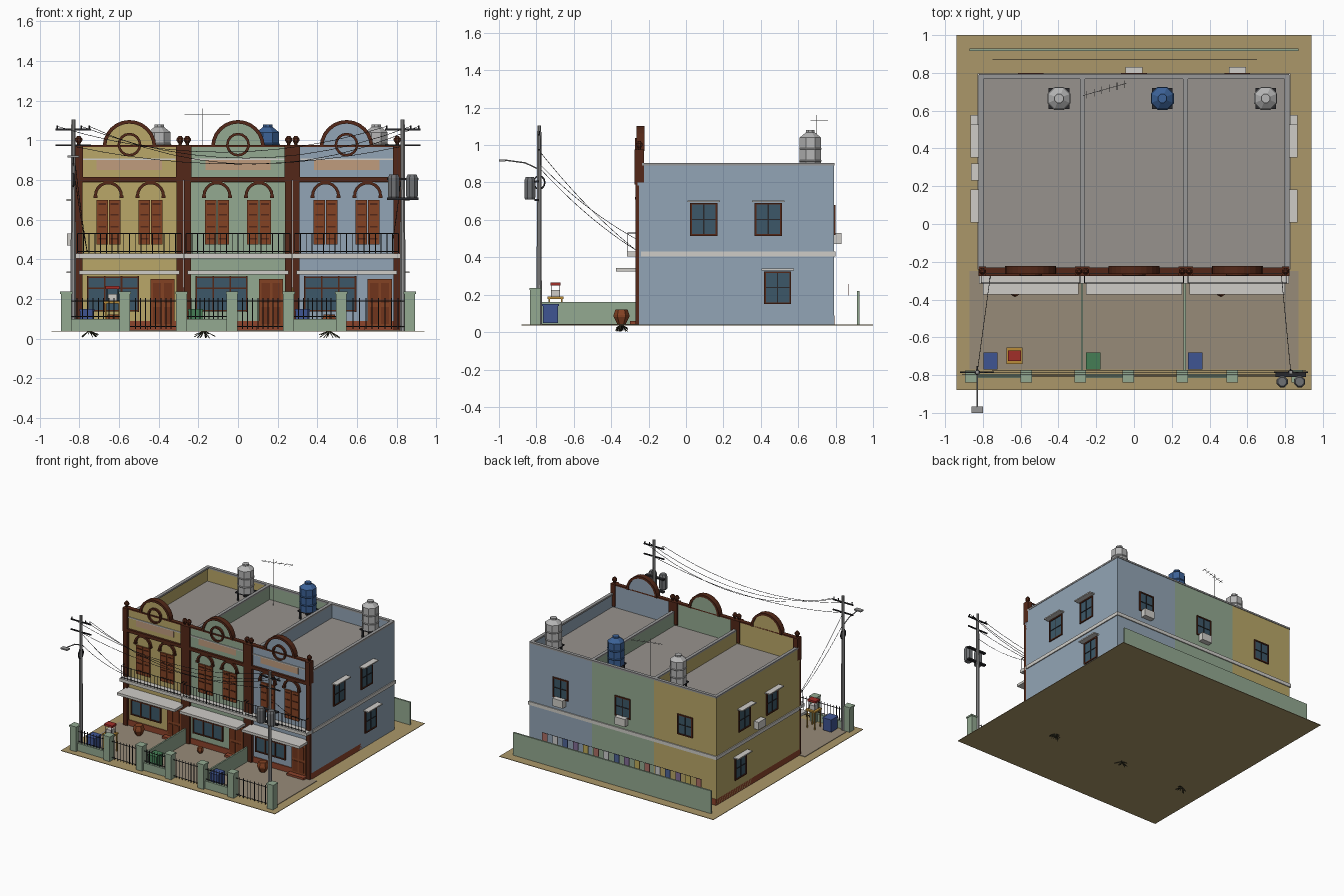
import bpy, bmesh, math, random
from mathutils import Vector

if "Cube" in bpy.data.objects:
    bpy.data.objects.remove(bpy.data.objects["Cube"])
random.seed(4)
MATS = {}

def mat(rgb):
    if rgb is None:
        return None
    if rgb not in MATS:
        m = bpy.data.materials.new("paint_%d" % len(MATS))
        m.diffuse_color = [(v / 255) ** 2.2 for v in rgb] + [1]
        m.use_nodes = True
        m.node_tree.nodes["Principled BSDF"].inputs["Base Color"].default_value = m.diffuse_color
        MATS[rgb] = m
    return MATS[rgb]

def finish(name, bm, col):
    bmesh.ops.recalc_face_normals(bm, faces=bm.faces)
    me = bpy.data.meshes.new(name)
    bm.to_mesh(me)
    bm.free()
    ob = bpy.data.objects.new(name, me)
    bpy.context.collection.objects.link(ob)
    if col:
        me.materials.append(mat(col))
    return ob

def boxes(name, items, col=None):
    # each item: x0, x1, y0, y1, z0, z1
    bm = bmesh.new()
    for x0, x1, y0, y1, z0, z1 in items:
        vs = bmesh.ops.create_cube(bm, size=1)['verts']
        for v in vs:
            v.co = ((x0 + x1) / 2 + v.co.x * (x1 - x0), (y0 + y1) / 2 + v.co.y * (y1 - y0),
                    (z0 + z1) / 2 + v.co.z * (z1 - z0))
    return finish(name, bm, col)

def arch(name, x, z, r0, r1, y0, y1, col, a=math.pi, n=12):
    # ring (or disc when r0 is 0) facing -y, swept through angle a
    bm = bmesh.new()
    full = a > 6
    ang = [a * i / n for i in range(n if full else n + 1)]
    pts = [(r1 * math.cos(t), r1 * math.sin(t)) for t in ang]
    inner = [(r0 * math.cos(t), r0 * math.sin(t)) for t in ang]
    if r0:
        for i in range(n):
            j = (i + 1) % len(ang)
            bm.faces.new([bm.verts.new((x + p[0], y0, z + p[1])) for p in (pts[i], pts[j], inner[j], inner[i])])
        bmesh.ops.remove_doubles(bm, verts=bm.verts, dist=1e-5)
    else:
        bm.faces.new([bm.verts.new((x + p[0], y0, z + p[1])) for p in pts])
    ext = bmesh.ops.extrude_face_region(bm, geom=bm.faces[:], use_keep_orig=True)['geom']
    for v in [g for g in ext if isinstance(g, bmesh.types.BMVert)]:
        v.co.y = y1
    return finish(name, bm, col)

def lathe(name, x, y, prof, n, col=None):
    bm = bmesh.new()
    rings = [[bm.verts.new((x + r * math.cos(6.28319 * (k + .5) / n), y + r * math.sin(6.28319 * (k + .5) / n), z))
              for k in range(n)] for r, z in prof]
    for a, b in zip(rings, rings[1:]):
        for k in range(n):
            bm.faces.new((a[k], a[(k + 1) % n], b[(k + 1) % n], b[k]))
    bm.faces.new(rings[0])
    bm.faces.new(rings[-1])
    return finish(name, bm, col)

def tubes(name, paths, r, col=None):
    cu = bpy.data.curves.new(name, 'CURVE')
    cu.dimensions, cu.bevel_depth, cu.bevel_resolution, cu.use_fill_caps = '3D', r, 1, True
    for pts in paths:
        s = cu.splines.new('POLY')
        s.points.add(len(pts) - 1)
        for p, q in zip(s.points, pts):
            p.co = (*q, 1)
    ob = bpy.data.objects.new(name, cu)
    bpy.context.collection.objects.link(ob)
    if col:
        cu.materials.append(mat(col))
    return ob

def sag(a, b, d, n=12):
    a, b = Vector(a), Vector(b)
    return [a.lerp(b, i / n) - Vector((0, 0, 4 * d * (i / n) * (1 - i / n))) for i in range(n + 1)]

YEL, GRN, BLU = (184, 166, 104), (146, 168, 144), (145, 163, 180)
BROWN, WOOD, BASE, GLASS = (84, 44, 30), (130, 68, 40), (140, 70, 48), (62, 88, 104)
WHITE, DARK, SALMON, GREY = (205, 203, 198), (45, 45, 48), (190, 155, 125), (150, 150, 150)

# ground and paved yard
boxes("ground", [(-.94, .94, -.88, 1, .036, .04)], (170, 150, 105))
boxes("yard_paving", [(-.87, .87, -.77, -.25, .04, .044)], (150, 138, 120))

def side_window(name, ax, s, c, w, z0, z1):
    # framed window on wall: ax 'x' (side wall, s = sign) or 'y' (back wall)
    def b(u0, u1, d0, d1, a, e):
        if ax == 'y':
            return (u0, u1, .79 + d0, .79 + d1, a, e)
        return (min(s * (.82 + d0), s * (.82 + d1)), max(s * (.82 + d0), s * (.82 + d1)), u0, u1, a, e)
    h, t = w / 2, .009
    boxes(name + "_frame", [b(c - h, c + h, -.005, .009, z0, z0 + t), b(c - h, c + h, -.005, .009, z1 - t, z1),
                            b(c - h, c - h + t, -.005, .009, z0, z1), b(c + h - t, c + h, -.005, .009, z0, z1)], BROWN)
    boxes(name + "_glass", [b(c - h + t, c + h - t, -.004, .003, z0 + t, z1 - t)], GLASS)
    boxes(name + "_bars", [b(c - .003, c + .003, 0, .007, z0, z1),
                           b(c - h, c + h, 0, .007, (z0 + z1) / 2 - .003, (z0 + z1) / 2 + .003)], DARK)
    if ax == 'x':
        boxes(name + "_hood", [b(c - h - .015, c + h + .015, 0, .045, z1 + .005, z1 + .014)], WHITE)

def aircon(name, x0, x1, y0, y1):
    boxes(name, [(x0, x1, y0, y1, .47, .53)], WHITE)

# three terrace houses
for i, (c, col) in enumerate(((-.547, YEL), (0, GRN), (.547, BLU))):
    n = "house%d_" % (i + 1)
    x0, x1 = c - .2733, c + .2733
    boxes(n + "walls", [(x0, x1, -.25, .79, .04, .785), (x0, x1, .77, .79, .785, .89),
                        (x0, x0 + .012, -.25, .77, .785, .89), (x1 - .012, x1, -.25, .77, .785, .89),
                        (x0, x1, -.258, -.235, .785, .965)], col)
    boxes(n + "roof_deck", [(x0 + .012, x1 - .012, -.235, .77, .785, .79)], (150, 145, 140))
    # pilasters with ball finials
    P = [x0 + .018, x1 - .018]
    boxes(n + "pilasters", [(p - .018, p + .018, -.27, -.235, .04, .80) for p in P] +
          [(p - .02, p + .02, -.275, -.225, .80, .975) for p in P], BROWN)
    for p in P:
        lathe(n + "finial", p, -.25, [(.008, .975), (.01, .985), (.019, .998), (.019, 1.008), (.008, 1.022)], 8, BROWN)
    boxes(n + "cornice", [(x0, x1, -.275, -.25, .79, .815), (x0, x1, -.263, -.23, .965, .975)], BROWN)
    boxes(n + "parapet_moulding", [(x0 + .04, x1 - .04, -.264, -.25, .90, .908)], WHITE)
    boxes(n + "blank_panel", [(c - .165, c + .165, -.262, -.25, .85, .90)], SALMON)
    # arched pediment and ring ornament
    arch(n + "pediment", c, .967, 0, .125, -.255, -.23, col)
    arch(n + "pediment_rim", c, .967, .117, .135, -.265, -.222, BROWN)
    arch(n + "medallion_ring", c, .978, .047, .06, -.272, -.25, BROWN, 2 * math.pi, 16)
    # shuttered upper windows
    for o in (-.106, .106):
        w = c + o
        boxes(n + "shutters", [(w + s * .031 - .029, w + s * .031 + .029, -.262, -.25, .475, .70) for s in (-1, 1)], WOOD)
        boxes(n + "shutter_rails", [(w + s * .031 - .02, w + s * .031 + .02, -.266, -.25, z, z + .008)
                                    for s in (-1, 1) for z in (.50, .56, .62, .675)], BROWN)
        arch(n + "window_arch", w, .72, .058, .073, -.27, -.248, BROWN, n=10)
        boxes(n + "arch_feet", [(w + s * .066 - .01, w + s * .066 + .01, -.272, -.25, .71, .722) for s in (-1, 1)], BROWN)
    # balcony slab and railing
    boxes(n + "balcony", [(x0, x1, -.315, -.25, .405, .43)], WHITE)
    L, R = x0 + .012, x1 - .012
    rail = [[(L, -.312, z), (R, -.312, z)] for z in (.44, .53)] + [[(e, -.312, .53), (e, -.26, .53)] for e in (L, R)]
    rail += [[(L + (R - L) * k / 18, -.312, .43), (L + (R - L) * k / 18, -.312, .53)] for k in range(19)]
    tubes(n + "balcony_railing", rail, .0022, DARK)
    boxes(n + "canopy", [(x0 + .02, x1 - .02, -.373, -.25, .323, .343)], WHITE)
    # shop window, door and plinth
    a, b = c - .21, c + .045
    boxes(n + "front_glass", [(a, b, -.256, -.25, .14, .31)], GLASS)
    boxes(n + "front_window_frame", [(a + (b - a) * k / 3 - .004, a + (b - a) * k / 3 + .004, -.263, -.25, .135, .315)
                                     for k in range(4)] +
          [(a, b, -.263, -.25, z - .004, z + .004) for z in (.14, .255, .31)], BROWN)
    boxes(n + "door", [(c + .105, c + .228, -.262, -.25, .05, .30)], WOOD)
    boxes(n + "door_panels", [(c + u, c + u + .042, -.266, -.25, z0, z1) for u in (.118, .173)
                              for z0, z1 in ((.075, .16), (.18, .28))], (112, 56, 34))
    boxes(n + "plinth", [(x0, x1, -.257, .793, .04, .088)], BASE)
    boxes(n + "door_step", [(c + .09, c + .24, -.30, -.25, .04, .06)], BASE)
    # back window
    side_window(n + "back_window", 'y', 1, c, .135, .52, .68)
    # water tank on legs
    tx = c + .15
    boxes(n + "tank_stand", [(tx + s * .04 - .006, tx + s * .04 + .006, .665 + t * .04 - .006, .665 + t * .04 + .006, .79, .86)
                             for s in (-1, 1) for t in (-1, 1)] + [(tx - .055, tx + .055, .61, .72, .85, .86)], DARK)
    lathe(n + "water_tank", tx, .665, [(.062, .86), (.062, .91), (.066, .915), (.062, .92), (.062, .975), (.066, .98),
          (.062, .985), (.062, 1.04), (.025, 1.068), (.025, 1.08)], 8, (62, 98, 150) if i == 1 else (180, 180, 180))
    # wheelie bin in yard
    bx = (-.76, -.215, .325)[i]
    boxes(n + "bin", [(bx - .035, bx + .035, -.765, -.685, .05, .14), (bx - .038, bx + .038, -.77, -.68, .14, .15)],
          (70, 125, 85) if i == 1 else (65, 85, 145))
    # flower pot with roots trailing below
    px, k = ((-.63, 1), (-.09, .6), (.46, 1))[i]
    lathe(n + "pot", px, -.345, [(.022 * k, .042), (.042 * k, .042 + .04 * k), (.042 * k, .042 + .05 * k),
          (.032 * k, .042 + .08 * k)], 6, WOOD)
    rx = (-.75, -.17, .46)[i]
    tubes(n + "roots", [[(rx, -.345, .04), (rx + random.uniform(-.055, .055), -.345 + random.uniform(-.035, .035),
          random.uniform(.003, .025))] for _ in range(14)], .002, (60, 60, 45))

# string course and roof coping
boxes("string_course", [(-.828, .828, -.24, .798, .403, .43)], WHITE)
boxes("roof_coping", [(x - .013, x + .013, -.235, .79, .89, .903) for x in (-.81, -.273, .273, .81)] +
      [(-.82, .82, .768, .794, .89, .903)], GREY)

# side windows and air conditioners
for s in (-1, 1):
    for k, (y, z0, z1) in enumerate(((.095, .515, .69), (.44, .515, .69), (.49, .15, .325))):
        side_window("side_window_%s%d" % ("LR"[s > 0], k), 'x', s, y, .145, z0, z1)
aircon("aircon_left", -.862, -.82, .23, .32)
aircon("aircon_back_middle", -.045, .045, .79, .832)
aircon("aircon_back_right", .502, .592, .79, .832)

# front fence: posts, low walls, bars and gates
POSTS = (-.865, -.57, -.285, -.03, .255, .52, .865)
boxes("fence_posts", [(x - .027, x + .027, -.835, -.778, .04, .225) for x in POSTS] +
      [(x - .031, x + .031, -.838, -.775, .225, .237) for x in POSTS], GRN)
bars, walls = [], []
for k, (a, b) in enumerate(zip(POSTS, POSTS[1:])):
    a, b = a + .027, b - .027
    zb = .05
    if k % 2 == 0:
        walls.append((a, b, -.815, -.795, .04, .10))
        zb = .10
    m = 9
    bars += [[(a, -.805, z), (b, -.805, z)] for z in (zb + .012, .19)]
    bars += [[(a + (b - a) * j / m, -.805, zb), (a + (b - a) * j / m, -.805, .205)] for j in range(1, m)]
boxes("fence_low_walls", walls, GRN)
tubes("fence_bars", bars, .0025, DARK)
boxes("yard_dividers", [(x - .006, x + .006, -.78, -.25, .04, .16) for x in (-.275, .268)], GRN)

# back fence and washing line
boxes("back_fence", [(-.87, .87, .915, .928, .04, .22)], GRN)
tubes("washing_line", [[(-.75, .87, .257), (.65, .87, .257)]], .0015, DARK)
CL = ((170, 110, 100), (80, 100, 150), (190, 170, 90), (200, 200, 200), (130, 110, 150))
for k in range(16):
    x = .63 - k * .09
    boxes("laundry", [(x - .022, x + .022, .868, .872, .195, .257)], CL[k * 3 % 5])

# small stall table
boxes("stall_table", [(-.675, -.59, -.74, -.655, .178, .19)] +
      [(x, x + .008, y, y + .008, .044, .18) for x in (-.67, -.603) for y in (-.735, -.668)], (185, 140, 60))
boxes("stall_goods", [(-.655, -.61, -.72, -.675, .19, .225)], WHITE)
boxes("stall_tray", [(-.668, -.597, -.725, -.67, .25, .266)], (160, 50, 45))
tubes("stall_sticks", [[(x, y, .19), (x, y, .255)] for x in (-.66, -.605) for y in (-.72, -.675)], .002, DARK)

# utility poles, crossarms, lamp, transformers, wires
for s, n in ((-1, "left"), (1, "right")):
    lathe(n + "_pole", s * .83, -.785, [(.016, .04), (.011, 1.105)], 8, GREY)
    boxes(n + "_crossarms", [(s * .83 - .09, s * .83 + .09, -.79, -.78, z, z + .008) for z in (1.05, .97)], DARK)
    tubes(n + "_insulators", [[(s * .83 + d, -.785, 1.05), (s * .83 + d, -.785, 1.075)] for d in (-.08, .04, .08)], .004, DARK)
tubes("lamp_arm", [[(-.83, -.785, .87), (-.83, -.86, .905), (-.83, -.97, .92)]], .004, GREY)
boxes("lamp_head", [(-.86, -.80, -1, -.965, .912, .922)], GREY)
tubes("cable_coil", [[(-.83, -.785 + .03 * math.cos(t * .5236), .80 + .035 * math.sin(t * .5236)) for t in range(13)]], .005, DARK)
for x in (.785, .877):
    lathe("transformer", x, -.835, [(.028, .71), (.032, .72), (.032, .81), (.024, .828)], 8, (110, 112, 115))
boxes("transformer_bracket", [(.75, .91, -.81, -.785, .70, .712), (.75, .91, -.81, -.785, .80, .81)], DARK)
wires = [sag((-.83 + d, -.785 + e, 1.07), (.83 + d, -.785 + e, 1.07), g)
         for d, e, g in ((-.08, -.01, .13), (.04, 0, .16), (.08, .01, .19))]
wires += [sag((-.83, -.785, .97), (.83, -.785, .97), .09)]
wires += [sag((-.83, -.785, z), (-.76, -.27, .44), .03) for z in (.97, .88)]
wires += [sag((.83, -.785, .9), (.78, -.27, .5), .03)]
tubes("overhead_wires", wires, .0015, DARK)

# roof antenna
tubes("antenna", [[(-.18, .70, .79), (-.18, .70, 1.16)], [(-.27, .68, 1.13), (-.04, .745, 1.13)]] +
      [[(-.25 + k * .04, .685 + k * .011 - .02, 1.13), (-.25 + k * .04, .685 + k * .011 + .02, 1.13)] for k in range(6)],
      .0015, GREY)
